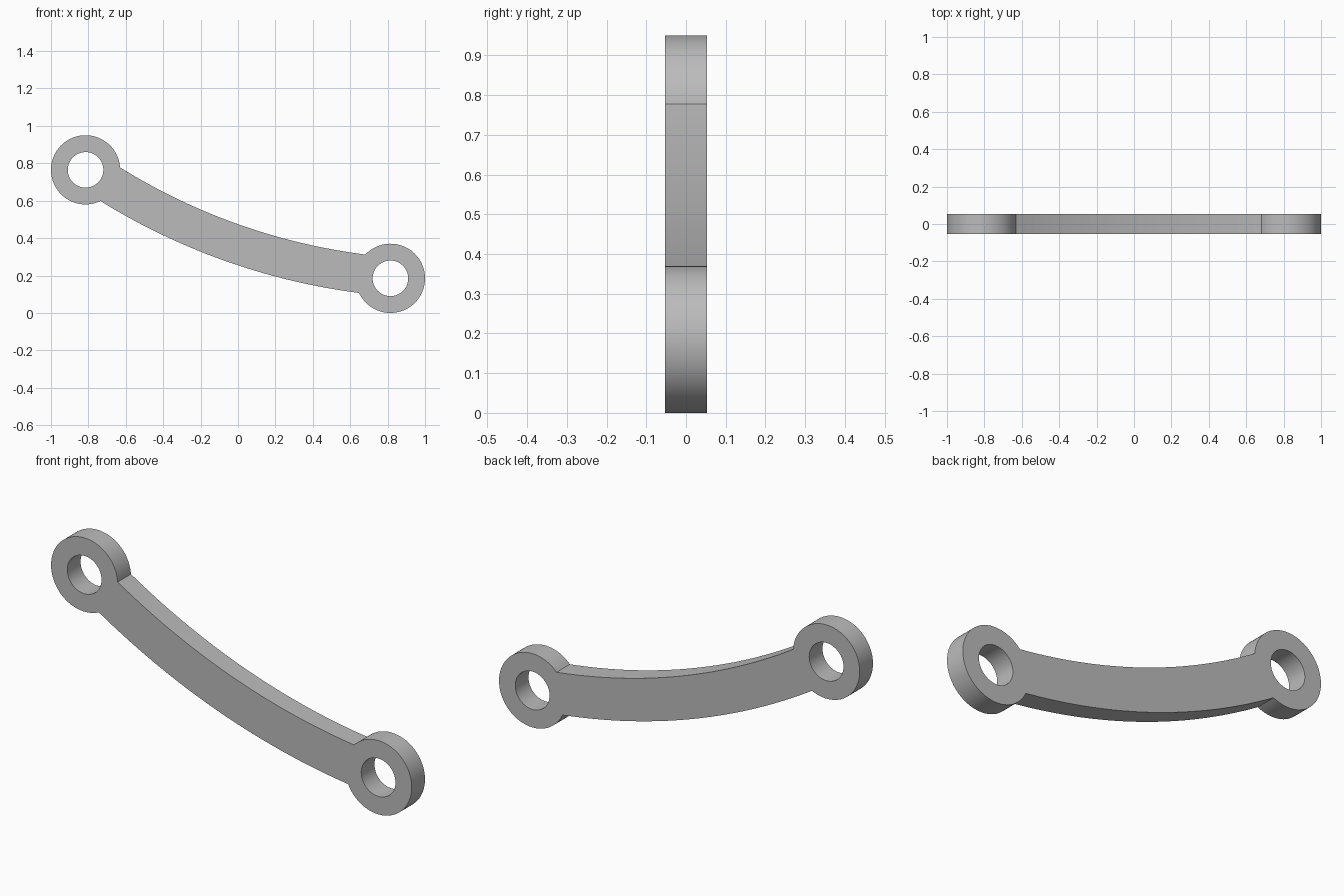
import bpy, bmesh, math
from mathutils import Vector

cube = bpy.data.objects.get("Cube")
if cube:
    bpy.data.objects.remove(cube)

THICK = 0.105
EYE_R, HOLE_R = 0.185, 0.095
LEFT, RIGHT = Vector((-0.815, 0.765)), Vector((0.815, 0.185))
BEND = Vector((1.094, 3.555))          # shared centre of both arm arcs
INNER, OUTER = 3.269, 3.477


def arc(centre, radius, start, end, steps):
    """Points along an arc in the xz plane, leaving out the last one."""
    angles = [start + (end - start) * i / steps for i in range(steps)]
    return [centre + radius * Vector((math.cos(a), math.sin(a))) for a in angles]


def meet(eye, radius, side):
    """Angle around BEND where an arm arc runs into an eye."""
    d = eye - BEND
    swing = math.acos((radius**2 + d.length**2 - EYE_R**2) / (2 * radius * d.length))
    return math.atan2(d.y, d.x) + side * swing


def eye_arc(eye, arm_in, arm_out):
    """Clockwise sweep round an eye between two arm corners."""
    angles = []
    for radius, angle in (arm_in, arm_out):
        p = BEND + radius * Vector((math.cos(angle), math.sin(angle))) - eye
        angles.append(math.atan2(p.y, p.x))
    start, end = angles
    while end > start:
        end -= math.tau
    return arc(eye, EYE_R, start, end, 64)


# Corners between arm and eyes
top_l, top_r = meet(LEFT, INNER, 1), meet(RIGHT, INNER, -1)
low_l, low_r = meet(LEFT, OUTER, 1), meet(RIGHT, OUTER, -1)

# Outline of the whole link, then the two pin holes
outline = (arc(BEND, INNER, top_l, top_r, 40)
           + eye_arc(RIGHT, (INNER, top_r), (OUTER, low_r))
           + arc(BEND, OUTER, low_r, low_l, 40)
           + eye_arc(LEFT, (OUTER, low_l), (INNER, top_l)))
holes = [arc(eye, HOLE_R, 0, math.tau, 64) for eye in (LEFT, RIGHT)]

# Fill the front face and extrude it to the back
bm = bmesh.new()
for loop in [outline] + holes:
    verts = [bm.verts.new((p.x, -THICK / 2, p.y)) for p in loop]
    for i, v in enumerate(verts):
        bm.edges.new((verts[i - 1], v))
bmesh.ops.triangle_fill(bm, edges=bm.edges[:], use_beauty=True, normal=(0, -1, 0))
back = bmesh.ops.extrude_face_region(bm, geom=bm.faces[:], use_keep_orig=True)
bmesh.ops.translate(bm, vec=(0, THICK, 0),
                    verts=[g for g in back["geom"] if isinstance(g, bmesh.types.BMVert)])
bmesh.ops.recalc_face_normals(bm, faces=bm.faces[:])

mesh = bpy.data.meshes.new("curved_link_arm")
bm.to_mesh(mesh)
bm.free()
link = bpy.data.objects.new("curved_link_arm", mesh)
bpy.context.collection.objects.link(link)

# Plain grey
grey = bpy.data.materials.new("plain_grey")
grey.use_nodes = True
grey.diffuse_color = (0.5, 0.5, 0.5, 1)
grey.node_tree.nodes["Principled BSDF"].inputs["Base Color"].default_value = (0.5, 0.5, 0.5, 1)
mesh.materials.append(grey)

# Smooth curved walls, crisp rims
bpy.ops.object.select_all(action="DESELECT")
link.select_set(True)
bpy.context.view_layer.objects.active = link
bpy.ops.object.shade_smooth_by_angle(angle=math.radians(30))
